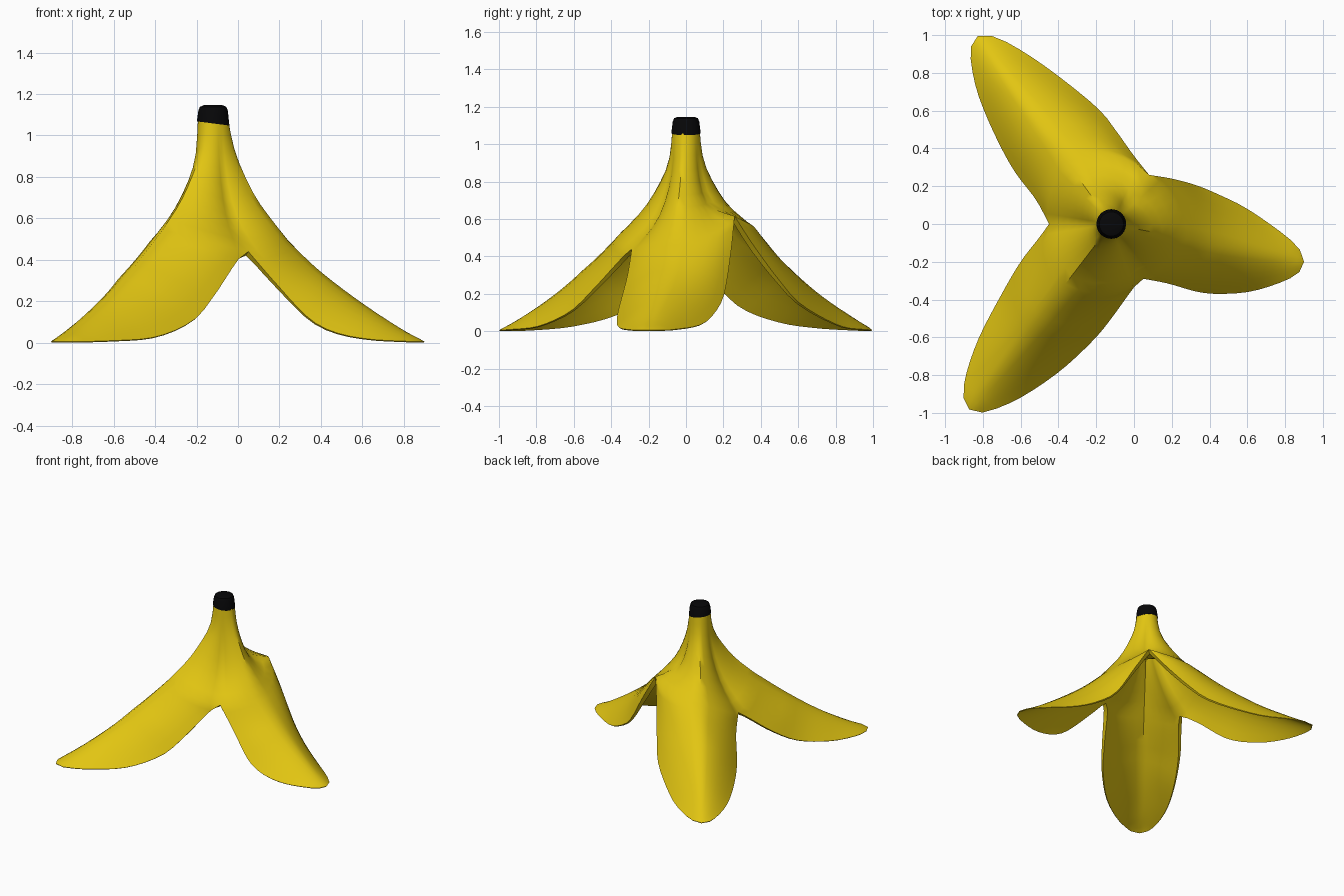
import bpy, bmesh, math
from mathutils import Vector

if "Cube" in bpy.data.objects:
    bpy.data.objects.remove(bpy.data.objects["Cube"])

AXIS = Vector((-0.12, 0, 0))      # the stem axis
UPPER, LOWER, SIDE = 9, 18, 6     # rows above / below the splits, columns per half flap


def material(name, rgb):
    m = bpy.data.materials.new(name)
    m.diffuse_color = (*rgb, 1)
    m.use_nodes = True
    m.node_tree.nodes["Principled BSDF"].inputs["Base Color"].default_value = m.diffuse_color
    return m


YELLOW = material("peel yellow", (0.76, 0.56, 0.006))
BLACK = material("stem black", (0.002, 0.002, 0.0025))


def resample(pts, n):
    """Smooth curve through pts, cut into n equal steps."""
    p = [Vector(q) for q in pts]
    p = [2 * p[0] - p[1]] + p + [2 * p[-1] - p[-2]]
    dense = []
    for i in range(1, len(p) - 2):
        a, b, c, d = p[i - 1:i + 3]
        for k in range(16):
            t = k / 16
            dense.append(0.5 * (2 * b + (c - a) * t + (2 * a - 5 * b + 4 * c - d) * t * t
                                + (3 * b - a - 3 * c + d) * t ** 3))
    dense.append(p[-2])
    run = [0]
    for a, b in zip(dense, dense[1:]):
        run.append(run[-1] + (b - a).length)
    out, j = [], 0
    for k in range(n + 1):
        s = run[-1] * k / n
        while j < len(run) - 2 and run[j + 1] < s:
            j += 1
        f = (s - run[j]) / max(run[j + 1] - run[j], 1e-9)
        out.append(dense[j].lerp(dense[j + 1], min(f, 1)))
    return out


def polar(p):
    d = p - AXIS
    return math.atan2(d.y, d.x), math.hypot(d.x, d.y), p.z


def from_axis(angle, profile):
    return [AXIS + Vector((r * math.cos(angle), r * math.sin(angle), z)) for r, z in profile]


def valley(crotch, mids):
    """Crease running from the stem down to the split between two flaps."""
    a, r, z = polar(Vector(crotch))
    return resample(from_axis(a, [(0.073, 1.08)] + mids + [(r, z)]), UPPER)


# splits between the three flaps; the right back one ends in a level shelf
RIGHT_BACK, RIGHT_FRONT, LEFT = (0.08, 0.26, 0.615), (0.05, -0.29, 0.44), (-0.45, 0, 0.38)
V_RB = valley(RIGHT_BACK, [(0.086, 0.88), (0.118, 0.74), (0.17, 0.665), (0.25, 0.635)])
V_RF = valley(RIGHT_FRONT, [(0.086, 0.88), (0.125, 0.71), (0.2, 0.57)])
V_L = valley(LEFT, [(0.086, 0.88), (0.125, 0.71), (0.2, 0.55)])

# ridge profiles as (distance from the axis, height)
RIDGE_R = ([(0.073, 1.08), (0.1, 0.95), (0.14, 0.84), (0.22, 0.685), (0.37, 0.49)],
           [(0.52, 0.35), (0.72, 0.2), (0.92, 0.07)])
RIDGE_L = ([(0.073, 1.08), (0.09, 0.96), (0.13, 0.86), (0.25, 0.69), (0.4, 0.545)],
           [(0.63, 0.365), (0.85, 0.212), (1.08, 0.08)])


def ridge(tip, profile):
    a = polar(Vector(tip))[0]
    return (resample(from_axis(a, profile[0]), UPPER)[:-1]
            + resample(from_axis(a, profile[0][-1:] + profile[1]) + [Vector(tip)], LOWER))


def edge(crease, pts, tip):
    return crease[:-1] + resample([crease[-1]] + [Vector(p) for p in pts] + [Vector(tip)], LOWER)


def half_point(e, r, s, arch):
    """Point between edge e (s=0) and ridge r (s=1), swept around the axis."""
    ea, er, ez = polar(e)
    ra, rr, rz = polar(r)
    d = (ea - ra + math.pi) % (2 * math.pi) - math.pi
    a, rad = ra + d * (1 - s), er + (rr - er) * s
    bulge = 0.2 * s + 0.8 * math.sin(s * math.pi / 2)
    crease = s ** 1.25 if ez < rz else 1 - (1 - s) ** 2.5
    h = crease * (1 - arch) + bulge * arch
    return AXIS + Vector((rad * math.cos(a), rad * math.sin(a), ez + (rz - ez) * h))


def add_flap(bm, clockwise_edge, mid, counter_edge):
    rows = []
    for i, (a, m, b) in enumerate(zip(clockwise_edge, mid, counter_edge)):
        arch = min(max((i - UPPER + 1) / 7, 0), 1)     # creased at the split, arched below
        row = [half_point(a, m, k / SIDE, arch) for k in range(SIDE + 1)]
        row += [half_point(b, m, k / SIDE, arch) for k in range(SIDE - 1, -1, -1)]
        rows.append([bm.verts.new(p) for p in row])
    for r0, r1 in zip(rows, rows[1:]):
        for k in range(2 * SIDE):
            bm.faces.new((r0[k], r1[k], r1[k + 1], r0[k + 1]))


def add_object(bm, name, mat):
    me = bpy.data.meshes.new(name)
    bm.to_mesh(me)
    bm.free()
    me.materials.append(mat)
    ob = bpy.data.objects.new(name, me)
    bpy.context.collection.objects.link(ob)
    bpy.ops.object.select_all(action='DESELECT')
    ob.select_set(True)
    bpy.context.view_layer.objects.active = ob
    return ob


# peel: three flaps sharing their creases
bm = bmesh.new()
tip = (0.9, -0.2, 0.006)
add_flap(bm,
         edge(V_RF, [(0.18, -0.315, 0.29), (0.34, -0.36, 0.12), (0.47, -0.37, 0.05),
                     (0.63, -0.355, 0.018), (0.8, -0.3, 0.008), (0.88, -0.25, 0.006)], tip),
         ridge(tip, RIDGE_R),
         edge(V_RB, [(0.2, 0.24, 0.42), (0.33, 0.205, 0.2), (0.45, 0.155, 0.1),
                     (0.6, 0.08, 0.035), (0.8, -0.06, 0.01), (0.885, -0.145, 0.006)], tip))
tip = (-0.828, 0.994, 0.006)
add_flap(bm,
         edge(V_RB, [(0, 0.36, 0.46), (-0.1, 0.5, 0.27), (-0.2, 0.62, 0.14),
                     (-0.45, 0.82, 0.03), (-0.65, 0.95, 0.01), (-0.77, 1.0, 0.006)], tip),
         ridge(tip, RIDGE_L),
         edge(V_L, [(-0.52, 0.13, 0.28), (-0.64, 0.29, 0.13), (-0.75, 0.5, 0.05),
                    (-0.83, 0.7, 0.02), (-0.863, 0.86, 0.01), (-0.862, 0.945, 0.006)], tip))
tip = (-0.872, -0.982, 0.006)
add_flap(bm,
         edge(V_L, [(-0.5, -0.07, 0.32), (-0.6, -0.2, 0.2), (-0.7, -0.37, 0.09),
                    (-0.82, -0.6, 0.03), (-0.89, -0.8, 0.01), (-0.902, -0.92, 0.006)], tip),
         ridge(tip, RIDGE_L),
         edge(V_RF, [(0, -0.335, 0.4), (-0.12, -0.5, 0.22), (-0.22, -0.62, 0.105),
                     (-0.4, -0.785, 0.028), (-0.62, -0.93, 0.01), (-0.8, -0.998, 0.006)], tip))
bmesh.ops.remove_doubles(bm, verts=bm.verts, dist=0.0005)
peel = add_object(bm, "peel", YELLOW)

# wall: thin at the tips, thicker towards the stem
group = peel.vertex_groups.new(name="wall")
for v in peel.data.vertices:
    group.add([v.index], min(0.1 + v.co.z * 1.1, 0.6) + max(v.co.z - 0.6, 0) * 0.9, 'REPLACE')
solid = peel.modifiers.new("wall", 'SOLIDIFY')
solid.thickness = 0.055
solid.offset = -1
solid.vertex_group = "wall"
bpy.ops.object.modifier_apply(modifier="wall")
for v in peel.data.vertices:
    v.co.z = max(v.co.z, 0)
bpy.ops.object.shade_smooth_by_angle(angle=math.radians(50))

# stem tip: short lathe with a slanted foot and a rounded top
bm = bmesh.new()
SEG = 36
rings = []
for r, z, slant in [(0.0785, 1.058, 0.13), (0.071, 1.12, 0), (0.064, 1.138, 0), (0.045, 1.146, 0)]:
    angles = [2 * math.pi * k / SEG for k in range(SEG)]
    rings.append([bm.verts.new(AXIS + Vector((r * math.cos(t), r * math.sin(t),
                                              z - slant * r * math.cos(t)))) for t in angles])
for a, b in zip(rings, rings[1:]):
    for k in range(SEG):
        n = (k + 1) % SEG
        bm.faces.new((a[k], a[n], b[n], b[k]))
bm.faces.new(rings[-1])
bm.faces.new(rings[0][::-1])
add_object(bm, "stem_tip", BLACK)
bpy.ops.object.shade_smooth_by_angle(angle=math.radians(40))
